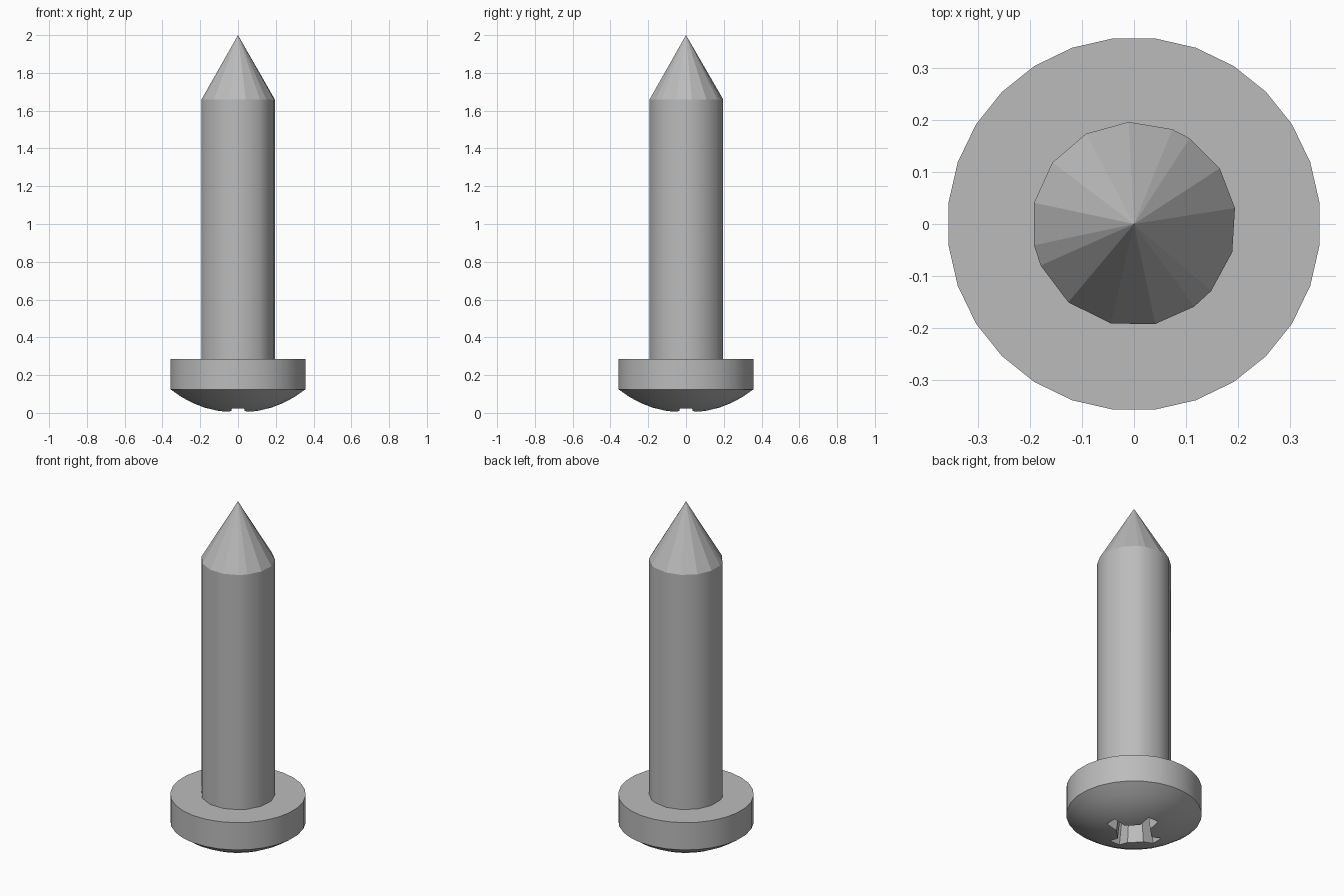
import bpy, bmesh
from math import sin, cos, pi, radians, sqrt

cube = bpy.data.objects.get("Cube")
if cube:
    bpy.data.objects.remove(cube, do_unlink=True)

steel = bpy.data.materials.new("grey steel")
steel.use_nodes = True
steel.diffuse_color = (0.5, 0.5, 0.5, 1)
steel.node_tree.nodes["Principled BSDF"].inputs["Base Color"].default_value = (0.5, 0.5, 0.5, 1)


def ring(bm, angles, r, z):
    return [bm.verts.new((r * cos(a), r * sin(a), z)) for a in angles]


def lathe(name, angles, profile, bottom=None, top=None):
    """Skin rings of (radius, height); close each end with an apex or a flat cap."""
    bm = bmesh.new()
    rings = [ring(bm, angles, r, z) for r, z in profile]
    n = len(angles)
    for lo, hi in zip(rings, rings[1:]):
        for i in range(n):
            j = (i + 1) % n
            bm.faces.new((lo[i], lo[j], hi[j], hi[i]))
    for end, apex in ((rings[0], bottom), (rings[-1], top)):
        if apex is None:
            bm.faces.new(end)
        else:
            tip = bm.verts.new((0, 0, apex))
            for i in range(n):
                bm.faces.new((end[i], end[(i + 1) % n], tip))
    return finish(name, bm)


def finish(name, bm):
    bmesh.ops.recalc_face_normals(bm, faces=bm.faces)
    mesh = bpy.data.meshes.new(name)
    bm.to_mesh(mesh)
    bm.free()
    mesh.materials.append(steel)
    obj = bpy.data.objects.new(name, mesh)
    bpy.context.collection.objects.link(obj)
    return obj


def smooth(obj, degrees):
    bpy.ops.object.select_all(action='DESELECT')
    obj.select_set(True)
    bpy.context.view_layer.objects.active = obj
    bpy.ops.object.shade_smooth_by_angle(angle=radians(degrees))


# Shank with pointed tip, unevenly faceted
steps = [9, 33, 57, 68, 93, 118, 143, 168, 192, 204, 230, 257, 282, 306, 319, 344]
shank = lathe("shank", [radians(a) for a in steps], [(0.197, 0.24), (0.197, 1.66)], top=2.0)
smooth(shank, 35)
for face in shank.data.polygons:
    if face.center.z > 1.67:
        face.use_smooth = False

# Pan head: straight rim over a shallow spherical dome
RIM, DOME = 0.36, 0.125
ball = (RIM ** 2 + DOME ** 2) / (2 * DOME)
radii = [RIM * k / 6 for k in range(1, 7)]
profile = [(r, ball - sqrt(ball ** 2 - r ** 2)) for r in radii] + [(RIM, 0.285)]
head = lathe("head", [2 * pi * (i + 0.5) / 28 for i in range(28)], profile, bottom=0.0)

# Tapered cross-shaped drive recess
LENGTH, HALF, CORNER = 0.175, 0.036, 0.1
arm = [(CORNER, -HALF), (LENGTH, -HALF), (LENGTH, HALF), (CORNER, HALF)]
outline = []
for k in range(4):
    c, s = round(cos(k * pi / 2)), round(sin(k * pi / 2))
    outline += [(x * c - y * s, x * s + y * c) for x, y in arm]
bm = bmesh.new()
low = [bm.verts.new((x, y, -0.05)) for x, y in outline]
high = [bm.verts.new((x * 0.75, y * 0.75, 0.17)) for x, y in outline]
bm.faces.new(low)
bm.faces.new(high)
for i in range(len(low)):
    j = (i + 1) % len(low)
    bm.faces.new((low[i], low[j], high[j], high[i]))
cutter = finish("recess_cutter", bm)
cutter.hide_render = True

cut = head.modifiers.new("drive recess", 'BOOLEAN')
cut.operation = 'DIFFERENCE'
cut.solver = 'EXACT'
cut.object = cutter
bpy.context.view_layer.objects.active = head
bpy.ops.object.modifier_apply(modifier=cut.name)
bpy.data.objects.remove(cutter, do_unlink=True)
smooth(head, 20)
